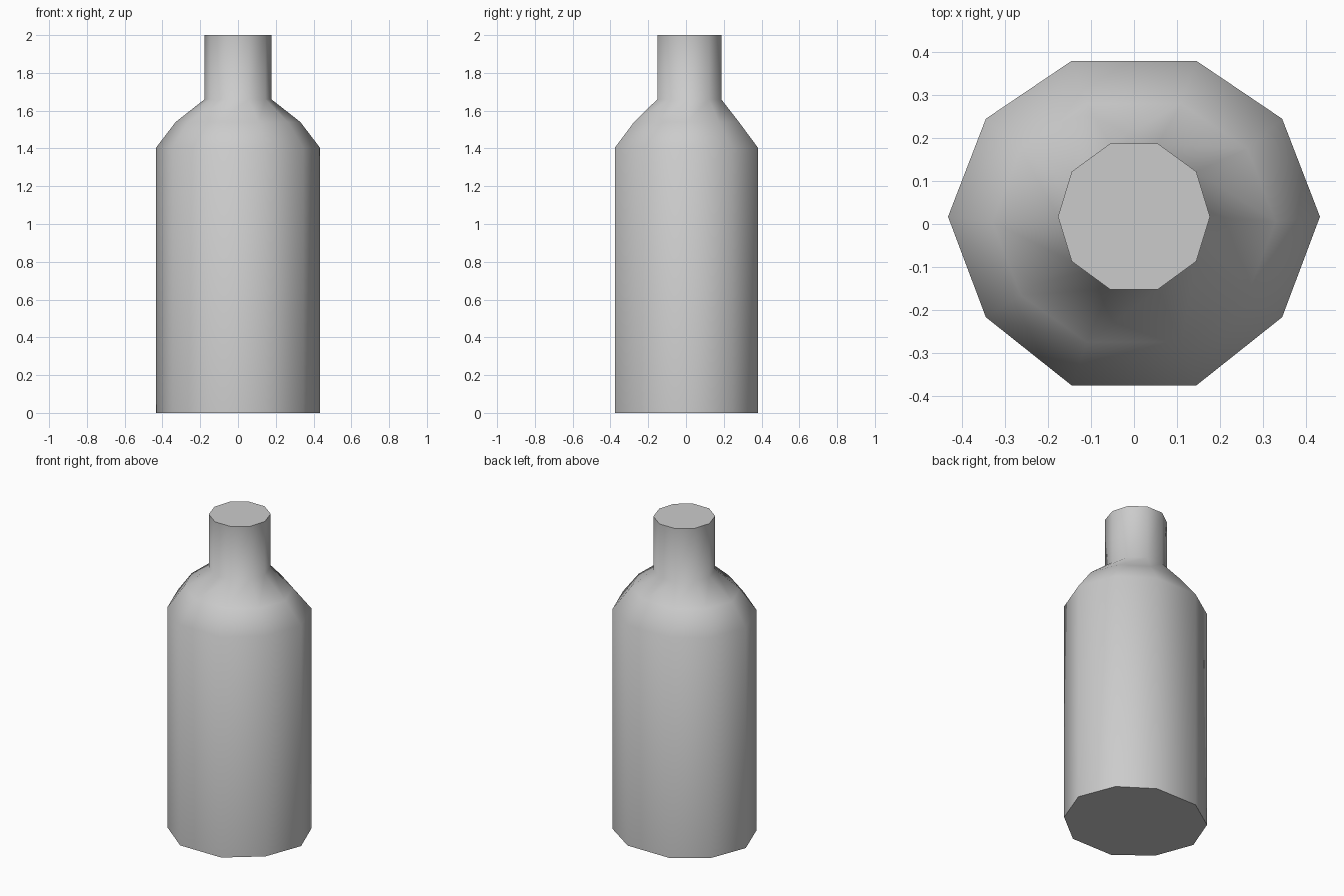
import bpy, bmesh

if "Cube" in bpy.data.objects:
    bpy.data.objects.remove(bpy.data.objects["Cube"])

# Right-half cross-sections, front to back (mirrored in x into 10-sided rings)
BODY = [(0.145, -0.376), (0.345, -0.217), (0.433, 0.017), (0.345, 0.245), (0.145, 0.38)]
SHOULDER = [(0.11, -0.275), (0.264, -0.165), (0.33, 0.005), (0.264, 0.175), (0.11, 0.28)]
NECK = [(0.056, -0.152), (0.145, -0.087), (0.177, 0.017), (0.145, 0.122), (0.056, 0.187)]
LEVELS = [(0.0, BODY), (1.405, BODY), (1.54, SHOULDER), (1.66, NECK), (2.0, NECK)]


def add_ring(bm, half, z):
    pts = half + [(-x, y) for x, y in reversed(half)]
    return [bm.verts.new((x, y, z)) for x, y in pts]


# Bottle: stacked rings bridged into walls
bm = bmesh.new()
rings = [add_ring(bm, half, z) for z, half in LEVELS]
for lo, hi in zip(rings, rings[1:]):
    for i in range(len(lo)):
        j = (i + 1) % len(lo)
        bm.faces.new((lo[i], lo[j], hi[j], hi[i])).smooth = True

# Flat base and top caps with crisp rims
for cap in (bm.faces.new(rings[0][::-1]), bm.faces.new(rings[-1])):
    cap.smooth = False
    for e in cap.edges:
        e.smooth = False

bmesh.ops.recalc_face_normals(bm, faces=bm.faces)
mesh = bpy.data.meshes.new("bottle")
bm.to_mesh(mesh)
bm.free()
bpy.context.collection.objects.link(bpy.data.objects.new("bottle", mesh))
